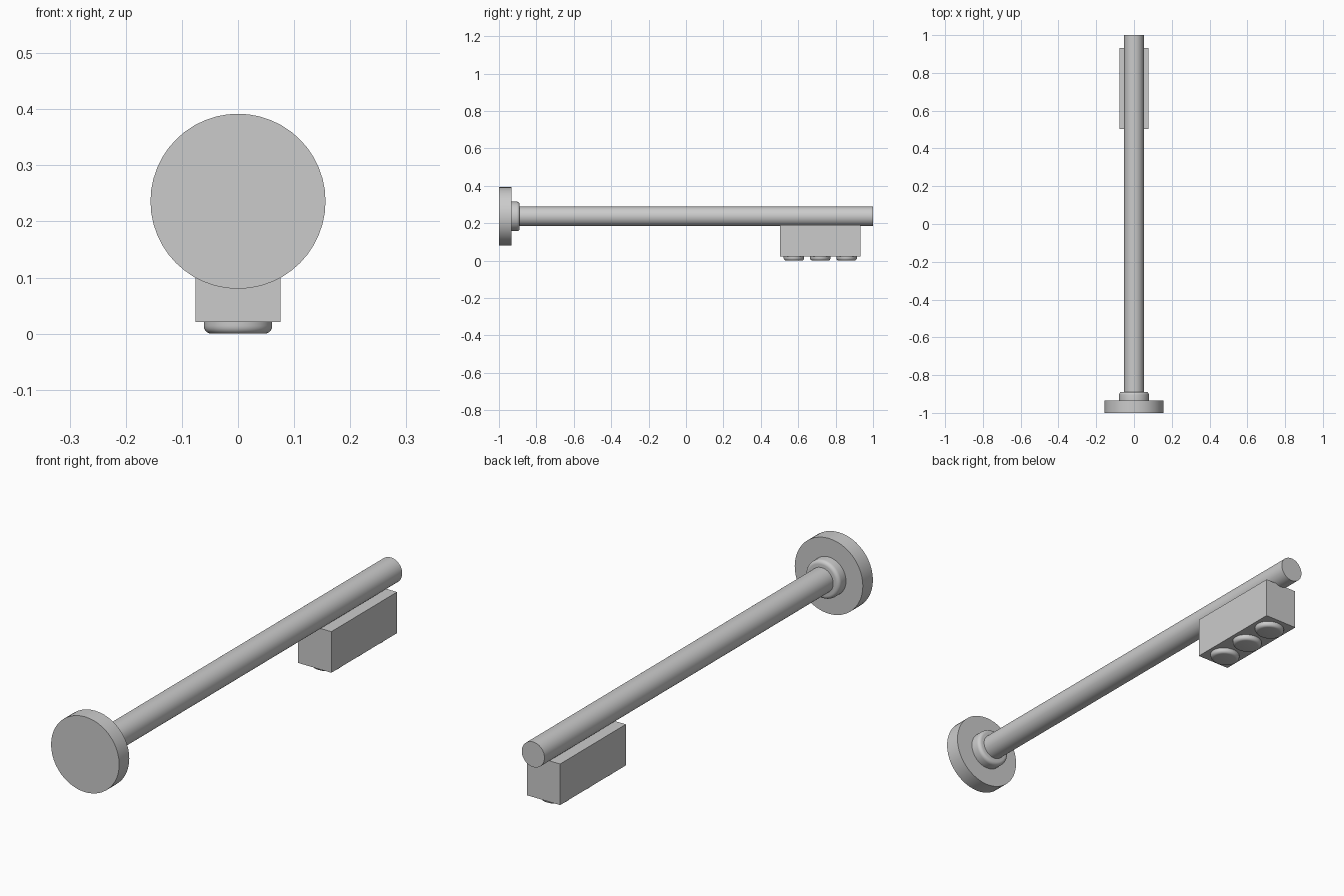
import bpy, math
from mathutils import Matrix

cube = bpy.data.objects.get("Cube")
if cube:
    bpy.data.objects.remove(cube, do_unlink=True)

# One plain grey for everything
grey = bpy.data.materials.new("plain_grey")
grey.use_nodes = True
colour = (0.6, 0.6, 0.6, 1)
grey.diffuse_color = colour
grey.node_tree.nodes["Principled BSDF"].inputs["Base Color"].default_value = colour

AXIS_Z = 0.236


def finish(obj, name):
    obj.name = name
    obj.data.materials.append(grey)


def lathe(name, profile, matrix, sides=48):
    """Spin (radius, height) points around the local z axis and cap both ends."""
    verts, faces = [], []
    for r, h in profile:
        for i in range(sides):
            a = math.tau * i / sides
            verts.append((r * math.cos(a), r * math.sin(a), h))
    for k in range(len(profile) - 1):
        for i in range(sides):
            j = (i + 1) % sides
            faces.append((k * sides + i, k * sides + j,
                          (k + 1) * sides + j, (k + 1) * sides + i))
    faces.append(tuple(reversed(range(sides))))
    faces.append(tuple(range(len(verts) - sides, len(verts))))
    mesh = bpy.data.meshes.new(name)
    mesh.from_pydata(verts, [], faces)
    mesh.transform(matrix)
    obj = bpy.data.objects.new(name, mesh)
    bpy.context.collection.objects.link(obj)
    bpy.ops.object.select_all(action="DESELECT")
    obj.select_set(True)
    bpy.context.view_layer.objects.active = obj
    bpy.ops.object.shade_smooth_by_angle(angle=math.radians(35))
    finish(obj, name)


def rounded(radius, height, bevel, steps=5):
    """Straight wall ending in a rounded rim."""
    pts = [(radius, 0)]
    for i in range(steps + 1):
        a = math.pi / 2 * i / steps
        pts.append((radius - bevel + bevel * math.cos(a),
                    height - bevel + bevel * math.sin(a)))
    return pts


def along_y(y):
    return Matrix.Translation((0, y, AXIS_Z)) @ Matrix.Rotation(-math.pi / 2, 4, "X")


# Round base plate, collar and long rod
lathe("base_plate", [(0.156, 0), (0.156, 0.066)], along_y(-1))
lathe("collar", rounded(0.079, 0.045, 0.015), along_y(-0.934))
lathe("rod", [(0.052, 0), (0.052, 1.9)], along_y(-0.9))

# Box hanging below the far end of the rod
bpy.ops.mesh.primitive_cube_add(size=1)
box = bpy.context.object
box.data.transform(Matrix.Translation((0, 0.717, 0.106)) @ Matrix.Diagonal((0.152, 0.43, 0.17, 1)))
finish(box, "hanging_box")

# Three slightly oval buttons under the box
for n, y in enumerate((0.577, 0.718, 0.859)):
    place = (Matrix.Translation((0, y, 0.022)) @ Matrix.Diagonal((1, 0.9, 1, 1))
             @ Matrix.Rotation(math.pi, 4, "X"))
    lathe(f"button_{n + 1}", rounded(0.061, 0.022, 0.014), place)
